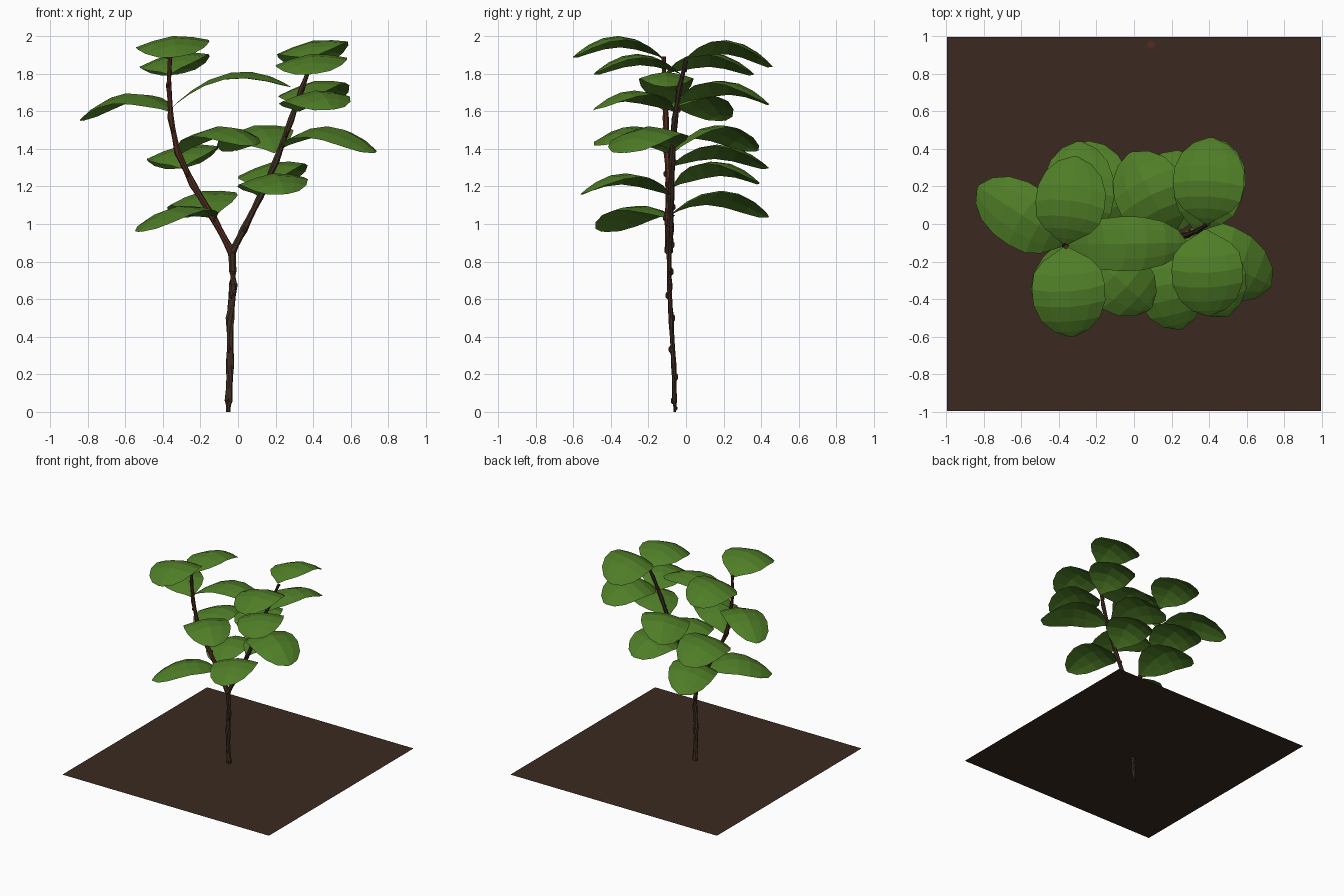
import bpy, bmesh, math, random
from mathutils import Vector

if "Cube" in bpy.data.objects:
    bpy.data.objects.remove(bpy.data.objects["Cube"])

random.seed(4)


def material(name, rgb):
    m = bpy.data.materials.new(name)
    m.diffuse_color = (*rgb, 1)
    m.use_nodes = True
    m.node_tree.nodes["Principled BSDF"].inputs["Base Color"].default_value = m.diffuse_color
    return m


LEAF = material("leaf green", (0.078, 0.205, 0.02))
BARK = material("bark brown", (0.05, 0.027, 0.016))
RED = material("red bark", (0.085, 0.024, 0.014))
SOIL = material("soil brown", (0.044, 0.023, 0.014))


def finish(bm, name, *mats):
    me = bpy.data.meshes.new(name)
    bm.to_mesh(me)
    bm.free()
    for m in mats:
        me.materials.append(m)
    ob = bpy.data.objects.new(name, me)
    bpy.context.collection.objects.link(ob)
    return ob


def resample(path, n):
    """Even samples along a polyline of (x, y, z, radius)."""
    pts = [Vector(p) for p in path]
    out = []
    for k in range(n + 1):
        u = k / n * (len(pts) - 1)
        i = min(int(u), len(pts) - 2)
        out.append(pts[i].lerp(pts[i + 1], u - i))
    return out


def stem(name, path, n, sides=7, flat=1.0, mats=(BARK, RED)):
    """Knobbly low-poly tube with small red buds along it."""
    bm = bmesh.new()
    rings = []
    samples = resample(path, n)
    for k, p in enumerate(samples):
        c = p.xyz
        a = samples[max(k - 1, 0)].xyz
        b = samples[min(k + 1, n)].xyz
        q = (b - a).to_track_quat('Z', 'Y')
        r = p.w * (1.15 if k % 3 == 0 else 0.92)
        ring = []
        for j in range(sides):
            t = 2 * math.pi * j / sides
            off = q @ Vector((r * math.cos(t), r * math.sin(t), 0))
            off.y *= flat
            ring.append(bm.verts.new(c + off))
        rings.append(ring)
    for r0, r1 in zip(rings, rings[1:]):
        for j in range(sides):
            bm.faces.new((r0[j], r0[(j + 1) % sides], r1[(j + 1) % sides], r1[j]))
    bm.faces.new(rings[0][::-1])
    bm.faces.new(rings[-1])
    # buds
    for k in range(1, n, 2):
        p = samples[k]
        ang = k * 1.57 + random.uniform(-.4, .4)
        off = Vector((math.cos(ang), math.sin(ang) * flat, 0)) * p.w
        bud = bmesh.ops.create_icosphere(bm, subdivisions=1, radius=p.w * 0.55)
        for v in bud["verts"]:
            v.co.z *= 1.9
            v.co += p.xyz + off
            for f in v.link_faces:
                f.material_index = 1
    finish(bm, name, *mats)


# width along the leaf: (position, share of full width)
OUTLINE = [(0, .05), (.07, .28), (.18, .66), (.32, .92), (.5, 1), (.67, .98),
           (.83, .8), (.94, .48), (1, .06)]
ACROSS = [-1, -.55, 0, .55, 1]


def leaf(name, base, tip, half=.19, arch=.115, droop=.04, roll=None):
    """Broad arched blade: one sheet, bent along and across its midrib."""
    bm = bmesh.new()
    base, tip = Vector(base), Vector(tip)
    d = tip - base
    side = Vector((-d.y, d.x, 0)).normalized()
    if roll is None:                      # the +x edge sits a little higher
        roll = side.x * (.034 if d.y > 0 else .02)
    rows = []
    for t, w in OUTLINE:
        row = []
        for s in ACROSS:
            back = 0.05 * s * s * math.sin(math.pi * t)
            p = base + d * (t - back) + side * (s * w * half)
            p.z += arch * 4 * t * (1 - t) - droop * w * abs(s) ** 1.5 + roll * s * w
            row.append(bm.verts.new(p))
        rows.append(row)
    for a, b in zip(rows, rows[1:]):
        for j in range(len(ACROSS) - 1):
            f = bm.faces.new((a[j], a[j + 1], b[j + 1], b[j]))
            f.normal_update()
            if f.normal.z < 0:
                f.normal_flip()
    finish(bm, name, LEAF)


# soil square set above the foot of the trunk, with a tiny bark chip near the back
GROUND = 0.22
bm = bmesh.new()
bmesh.ops.create_grid(bm, x_segments=1, y_segments=1, size=.996)
finish(bm, "soil", SOIL).location.z = GROUND
bm = bmesh.new()
bmesh.ops.create_circle(bm, cap_ends=True, segments=6, radius=0.022)
finish(bm, "bark_chip", RED).location = (0.09, 0.955, GROUND + .004)

# trunk and its two branches
stem("trunk", [(-.052, -.06, 0, .01), (-.05, -.06, .06, .019), (-.042, -.065, .25, .02),
               (-.042, -.08, .5, .021), (-.025, -.088, .68, .021), (-.033, -.092, .88, .022)],
     15, flat=.65)
stem("left_branch", [(-.033, -.092, .85, .02), (-.13, -.095, 1.03, .018), (-.24, -.09, 1.21, .018),
                     (-.32, -.1, 1.38, .017), (-.357, -.108, 1.56, .015),
                     (-.368, -.115, 1.74, .014), (-.362, -.12, 1.89, .011)], 18, mats=(RED, RED))
stem("right_branch", [(-.033, -.092, .85, .02), (.03, -.085, .97, .019), (.12, -.08, 1.15, .017),
                      (.2, -.075, 1.33, .017), (.28, -.06, 1.55, .016),
                      (.34, -.035, 1.72, .014), (.395, 0, 1.87, .011)], 18, mats=(BARK, RED))

# leaves, in opposite pairs up each branch
leaf("left_leaf_1_front", (-.12, -.095, 1.03), (-.52, -.44, .96), .18, .1)
leaf("left_leaf_1_back", (-.13, -.09, 1.04), (-.25, .44, 1.04), .18, .135)
leaf("left_leaf_2_front", (-.3, -.1, 1.38), (.09, -.45, 1.42), .18, .12)
leaf("left_leaf_2_back", (-.3, -.09, 1.3), (-.29, .44, 1.3), .19, .12)
leaf("left_leaf_3_inner", (-.36, -.11, 1.61), (.28, -.1, 1.73), .145, .135, .03)
leaf("left_leaf_3_outer", (-.36, -.11, 1.6), (-.83, .2, 1.55), .17, .12)
leaf("left_leaf_4_front", (-.365, -.12, 1.88), (-.33, -.6, 1.89), .195, .115)
leaf("left_leaf_4_back", (-.365, -.11, 1.8), (-.31, .36, 1.8), .185, .11)
leaf("right_leaf_1_front", (.12, -.08, 1.15), (.25, -.56, 1.16), .18, .115)
leaf("right_leaf_1_back", (.13, -.07, 1.2), (.24, .39, 1.22), .18, .12)
leaf("right_leaf_2_outer", (.22, -.07, 1.4), (.73, -.33, 1.38), .19, .13, .05)
leaf("right_leaf_2_back", (.2, -.07, 1.38), (-.02, .38, 1.39), .19, .14)
leaf("right_leaf_3_front", (.32, -.06, 1.6), (.5, -.49, 1.61), .18, .105)
leaf("right_leaf_3_back", (.33, -.04, 1.64), (.48, .44, 1.64), .18, .12)
leaf("right_leaf_4_front", (.38, -.03, 1.8), (.4, -.49, 1.8), .19, .105)
leaf("right_leaf_4_back", (.385, 0, 1.88), (.41, .46, 1.84), .19, .115)
